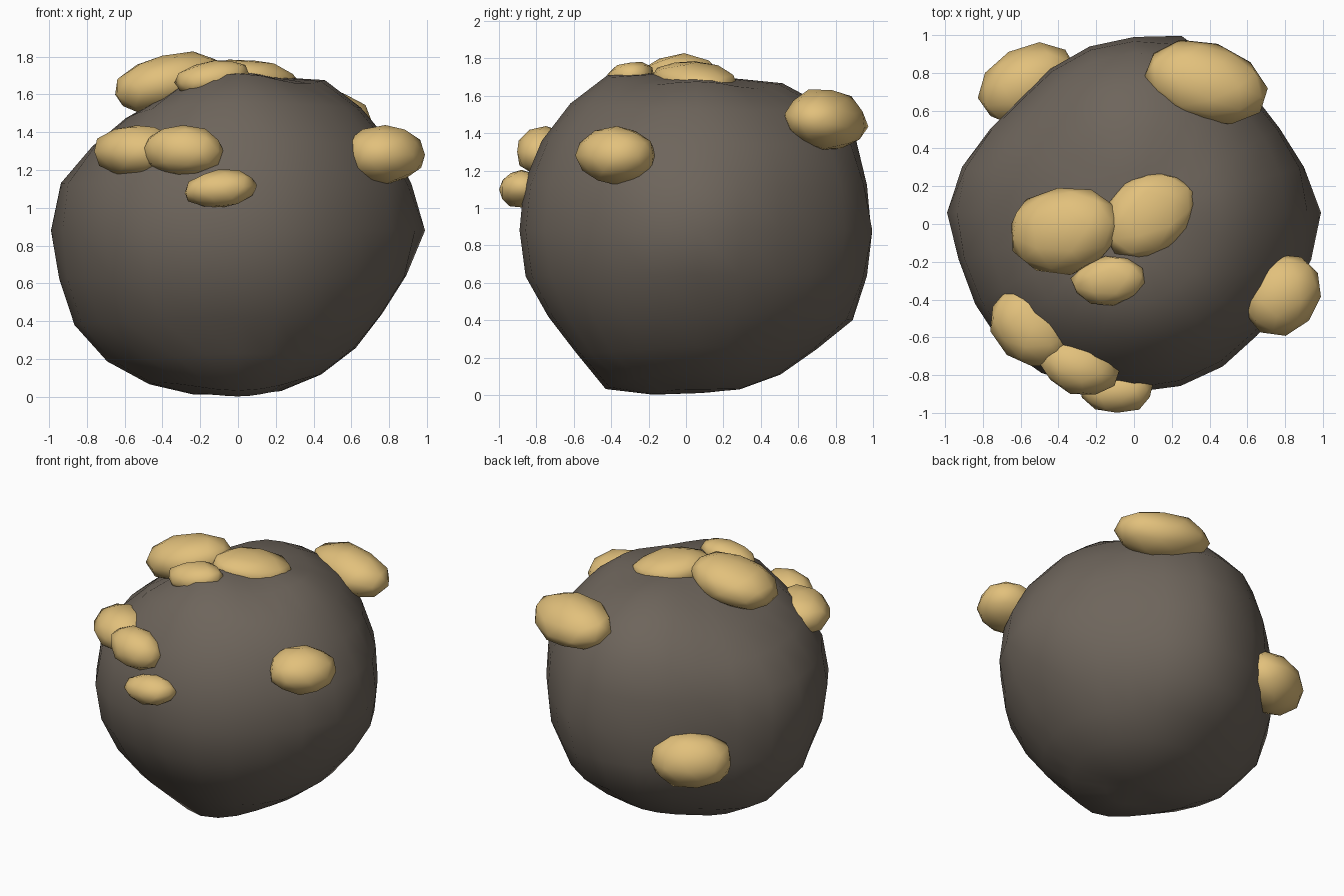
import bpy, bmesh, math, random
from mathutils import Vector, Euler

random.seed(4)
if "Cube" in bpy.data.objects:
    bpy.data.objects.remove(bpy.data.objects["Cube"], do_unlink=True)


def make_material(name, rgb):
    mat = bpy.data.materials.new(name)
    mat.use_nodes = True
    mat.diffuse_color = (*rgb, 1)
    shader = mat.node_tree.nodes["Principled BSDF"]
    shader.inputs["Base Color"].default_value = (*rgb, 1)
    shader.inputs["Roughness"].default_value = 0.8
    return mat


stone = make_material("dark brown stone", (.155, .13, .106))
gold = make_material("pale gold", (.76, .53, .2))


def make_object(name, bm, mat, location):
    bmesh.ops.recalc_face_normals(bm, faces=bm.faces)
    for face in bm.faces:
        face.smooth = True
    mesh = bpy.data.meshes.new(name)
    bm.to_mesh(mesh)
    bm.free()
    mesh.materials.append(mat)
    obj = bpy.data.objects.new(name, mesh)
    obj.location = location
    bpy.context.collection.objects.link(obj)
    return obj


# Radii of the boulder every fifteen degrees around its three main sections
around_x_z = [.99, .95, .93, .92, .92, .84, .82, .82, .81, .84, .89, .97,
              .99, .98, 1, .98, .94, .9, .87, .88, .88, .88, .88, .92]
around_y_z = [.93, .94, .98, .95, .91, .84, .82, .87, .96, .96, .96, .96,
              .95, .95, .92, .92, .98, .91, .87, .88, .89, .9, .96, .94]
around_x_y = [.99, .93, .89, .89, .91, .97, .93, .91, .88, .85, .88, .94,
              .99, .96, .97, .99, .98, .96, .95, .95, .94, .92, .94, .97]


def section_radius(radii, a, b):
    """Interpolated radius of a section in the direction (a, b)."""
    count = len(radii)
    turn = (math.atan2(b, a) / math.tau * count) % count
    i = int(turn) % count
    t = turn - int(turn)
    return radii[i] * (1 - t) + radii[(i + 1) % count] * t


def boulder_radius(d):
    """Blend the sections, each weighted by how near the direction lies to it."""
    choices = [(d.y, section_radius(around_x_z, d.x, d.z)),
               (d.x, section_radius(around_y_z, d.y, d.z)),
               (d.z, section_radius(around_x_y, d.x, d.y))]
    weights = [1 / (offset * offset + .002) for offset, radius in choices]
    total = sum(w * radius for w, (offset, radius) in zip(weights, choices))
    return total / sum(weights)


# Boulder
bm = bmesh.new()
bmesh.ops.create_uvsphere(bm, u_segments=24, v_segments=12, radius=1)
for vert in bm.verts:
    direction = vert.co.normalized()
    vert.co = direction * boulder_radius(direction)
make_object("boulder", bm, stone, (0, .06, .88))


def make_nugget(name, location, half_size, turn):
    """Lumpy low-poly ellipsoid, slightly uneven."""
    bm = bmesh.new()
    bmesh.ops.create_icosphere(bm, subdivisions=2, radius=1)
    rotation = Euler(turn).to_matrix()
    for vert in bm.verts:
        lump = random.uniform(.96, 1.07)
        scaled = Vector(c * s * lump for c, s in zip(vert.co, half_size))
        vert.co = rotation @ scaled
    make_object(name, bm, gold, location)


# Nuggets: name, centre, half sizes, rotation
nuggets = [
    ("top_large_nugget", (-.37, -.03, 1.66), (.3, .23, .15), (0, -.22, .15)),
    ("top_middle_nugget", (.08, .05, 1.68), (.27, .21, .1), (0, .12, .6)),
    ("top_front_nugget", (-.13, -.3, 1.69), (.2, .13, .09), (.1, -.15, .15)),
    ("back_left_nugget", (.38, .75, 1.47), (.32, .21, .16), (-.2, 0, -.3)),
    ("back_right_nugget", (-.57, .74, .71), (.27, .19, .19), (0, 0, .5)),
    ("left_side_nugget", (.78, -.37, 1.28), (.23, .2, .15), (0, 0, .8)),
    ("front_outer_nugget", (-.54, -.55, 1.3), (.24, .19, .14), (0, 0, -.75)),
    ("front_middle_nugget", (-.29, -.75, 1.3), (.22, .15, .13), (0, 0, -.3)),
    ("front_low_nugget", (-.09, -.88, 1.1), (.19, .12, .1), (0, -.1, 0)),
]
for nugget in nuggets:
    make_nugget(*nugget)
